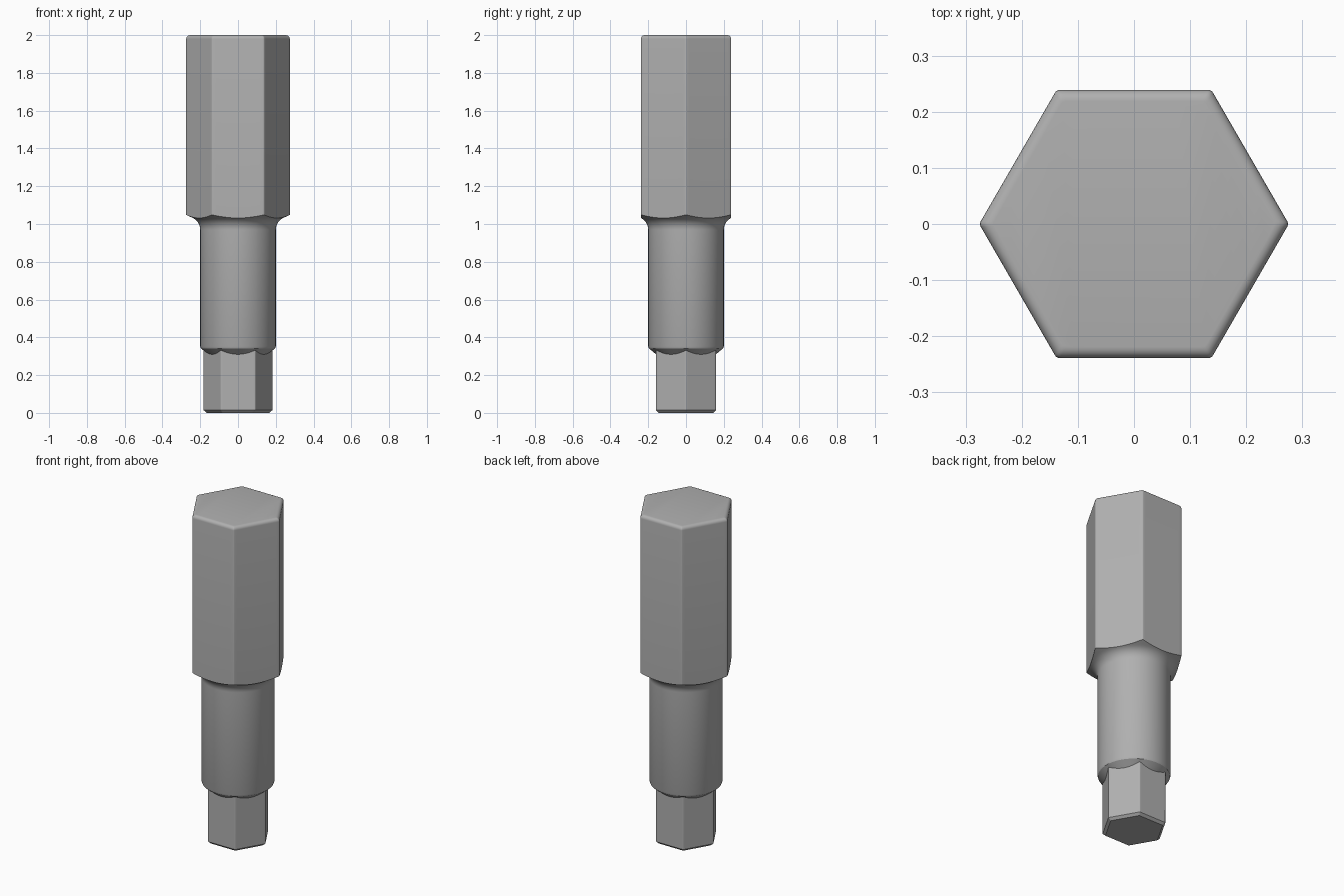
import bpy, bmesh
from math import pi, cos, sin, tan, radians

if "Cube" in bpy.data.objects:
    bpy.data.objects.remove(bpy.data.objects["Cube"])

HEAD, TIP = 0.239, 0.158    # half widths across the flats
SHANK_R, FILLET = 0.2, 0.07
SOFT = 0.04                 # corner rounding relative to half width
CONE = radians(25)          # slope of the cone under the head

# Angular steps: close together at the six corners, even between them
STEPS = [-1, -0.5, 0, 0.5, 1] + [3.75 * k for k in range(1, 16)]
ANGLES = [radians(60 * c + s) for c in range(6) for s in STEPS]

grey = bpy.data.materials.new("dark_grey")
grey.diffuse_color = (0.435, 0.435, 0.435, 1)
grey.use_nodes = True
grey.node_tree.nodes["Principled BSDF"].inputs["Base Color"].default_value = grey.diffuse_color


def hexagon(flat, a):
    """Distance to a soft-cornered hexagon at angle a, corners on the x axis."""
    d = (a + pi / 6) % (pi / 3) - pi / 6      # angle from nearest corner
    if abs(d) < radians(1.002):
        c = (1 - SOFT) / cos(pi / 6)
        return flat * (c * cos(d) + (SOFT ** 2 - (c * sin(d)) ** 2) ** 0.5)
    return flat / cos(pi / 6 - abs(d))


def neck_z(r):
    """Height of the fillet and cone that runs from shank to head."""
    x = r - SHANK_R
    end = FILLET * (1 - sin(CONE))
    if x <= end:
        return 0.969 + max(0, FILLET ** 2 - (FILLET - x) ** 2) ** 0.5
    return 0.969 + FILLET * cos(CONE) + (x - end) * tan(CONE)


def shoulder_z(r):
    """Height of the cone between tip and shank."""
    return 0.31 + (r - 0.158) * 0.038 / 0.042


def loft(name, rings, cap=None):
    """Skin a list of ring functions angle -> (radius, z)."""
    bm = bmesh.new()
    loops = []
    for ring in rings:
        loop = []
        for a in ANGLES:
            r, z = ring(a)
            loop.append(bm.verts.new((r * cos(a), r * sin(a), z)))
        loops.append(loop)
    n = len(ANGLES)
    for lo, hi in zip(loops, loops[1:]):
        for i in range(n):
            j = (i + 1) % n
            bm.faces.new((lo[i], lo[j], hi[j], hi[i]))
    if cap == "top":
        bm.faces.new(loops[-1])
    elif cap == "bottom":
        bm.faces.new(loops[0][::-1])
    mesh = bpy.data.meshes.new(name)
    bm.to_mesh(mesh)
    bm.free()
    mesh.materials.append(grey)
    obj = bpy.data.objects.new(name, mesh)
    bpy.context.collection.objects.link(obj)
    bpy.ops.object.select_all(action='DESELECT')
    obj.select_set(True)
    bpy.context.view_layer.objects.active = obj
    bpy.ops.object.shade_smooth_by_angle(angle=radians(25))


def hex_ring(flat, z):
    return lambda a: (hexagon(flat, a), z)


def head_edge(a):
    r = hexagon(HEAD, a)
    return r, neck_z(r)


def tip_edge(a):
    r = hexagon(TIP, a)
    return r, shoulder_z(r)


def neck_ring(t):
    def ring(a):
        r = SHANK_R + (hexagon(HEAD, a) - SHANK_R) * t
        return r, neck_z(r)
    return ring


# Small hexagonal tip with a chamfered end
loft("hex_tip", [hex_ring(TIP - 0.014, 0), hex_ring(TIP, 0.014), tip_edge], "bottom")

# Round shank with conical shoulder below and filleted neck above
loft("round_shank",
     [tip_edge, lambda a: (SHANK_R - 0.004, 0.341), lambda a: (SHANK_R, 0.352)]
     + [neck_ring((k / 10) ** 2) for k in range(11)])

# Large hexagonal head with a rounded top edge
R = 0.02
loft("hex_head",
     [head_edge] + [hex_ring(HEAD - R + R * cos(k * pi / 10), 2 - R + R * sin(k * pi / 10))
                    for k in range(6)], "top")
